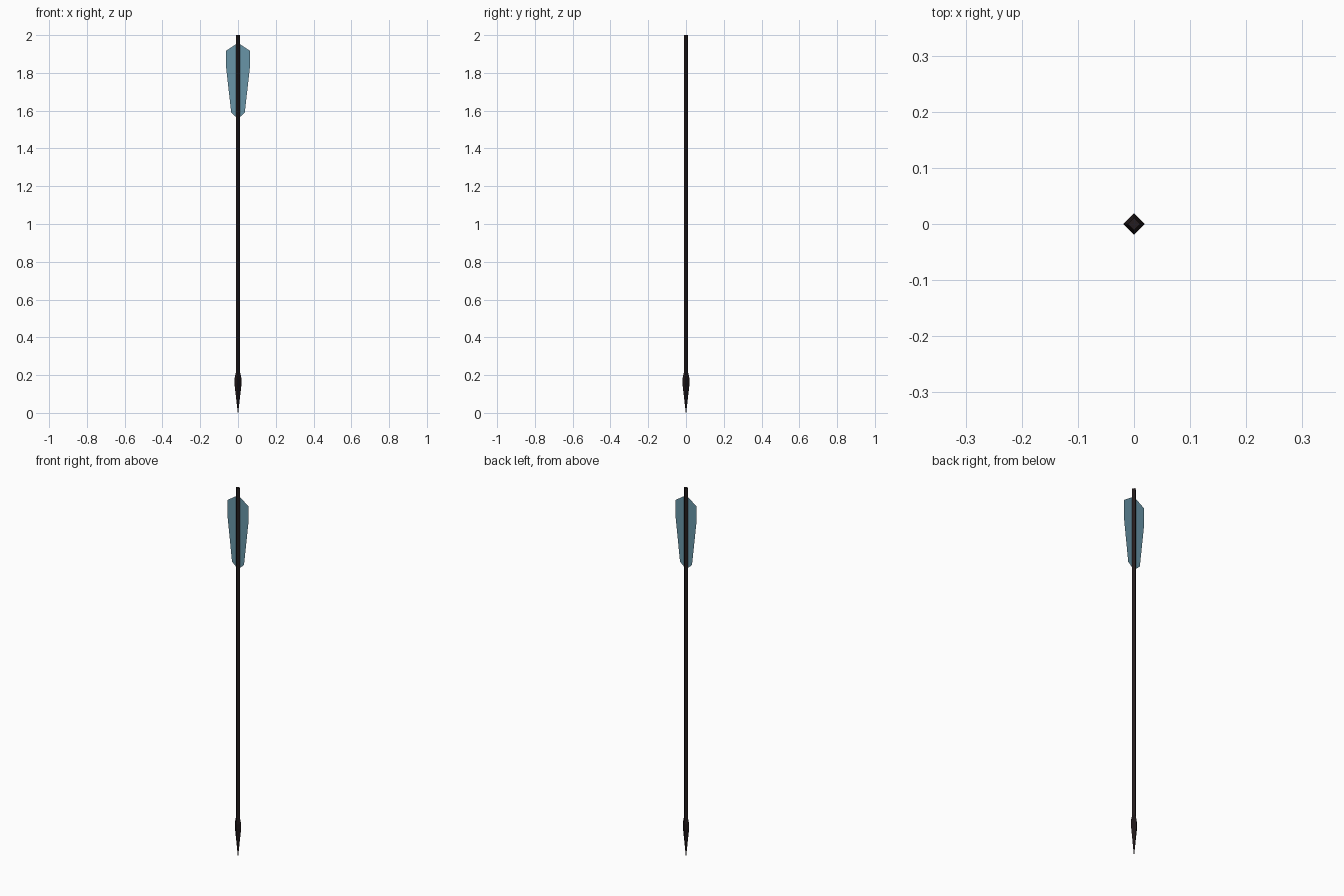
import bpy, bmesh, math

if "Cube" in bpy.data.objects:
    bpy.data.objects.remove(bpy.data.objects["Cube"])


def material(name, rgb):
    m = bpy.data.materials.new(name)
    m.diffuse_color = (*rgb, 1)
    m.use_nodes = True
    m.node_tree.nodes["Principled BSDF"].inputs["Base Color"].default_value = m.diffuse_color
    return m


def finish(name, bm, mat):
    bmesh.ops.recalc_face_normals(bm, faces=bm.faces)
    me = bpy.data.meshes.new(name)
    bm.to_mesh(me)
    bm.free()
    me.materials.append(mat)
    ob = bpy.data.objects.new(name, me)
    bpy.context.collection.objects.link(ob)
    return ob


def lathe(name, profile, mat, sides=4):
    """Faceted column from (radius, height) rings, corners on the axes."""
    bm = bmesh.new()
    rings = []
    for r, z in profile:
        rings.append([bm.verts.new((r * math.cos(math.tau * i / sides),
                                    r * math.sin(math.tau * i / sides), z))
                      for i in range(sides)])
    for a, b in zip(rings, rings[1:]):
        for i in range(sides):
            j = (i + 1) % sides
            bm.faces.new((a[i], a[j], b[j], b[i]))
    bm.faces.new(rings[0])
    bm.faces.new(rings[-1])
    bmesh.ops.remove_doubles(bm, verts=bm.verts, dist=1e-5)
    return finish(name, bm, mat)


wood = material("dark shaft", (0.018, 0.012, 0.013))
iron = material("dark iron", (0.014, 0.009, 0.010))
feather = material("blue feather", (0.14, 0.30, 0.39))

# Shaft and pointed head
lathe("shaft", [(0.011, 0.19), (0.011, 2.0)], wood)
lathe("arrow_head", [(0.001, 0.0), (0.019, 0.155), (0.019, 0.18), (0.011, 0.215)], iron)

# Flat feather vanes, one on each side of the shaft
vane = [(0.0, 1.565), (0.012, 1.568), (0.036, 1.59), (0.063, 1.83),
        (0.063, 1.917), (0.010, 1.952), (0.0, 1.955)]
for side, s in (("left", -1), ("right", 1)):
    bm = bmesh.new()
    bm.faces.new([bm.verts.new((s * x, 0, z)) for x, z in vane])
    finish(side + "_feather", bm, feather)
